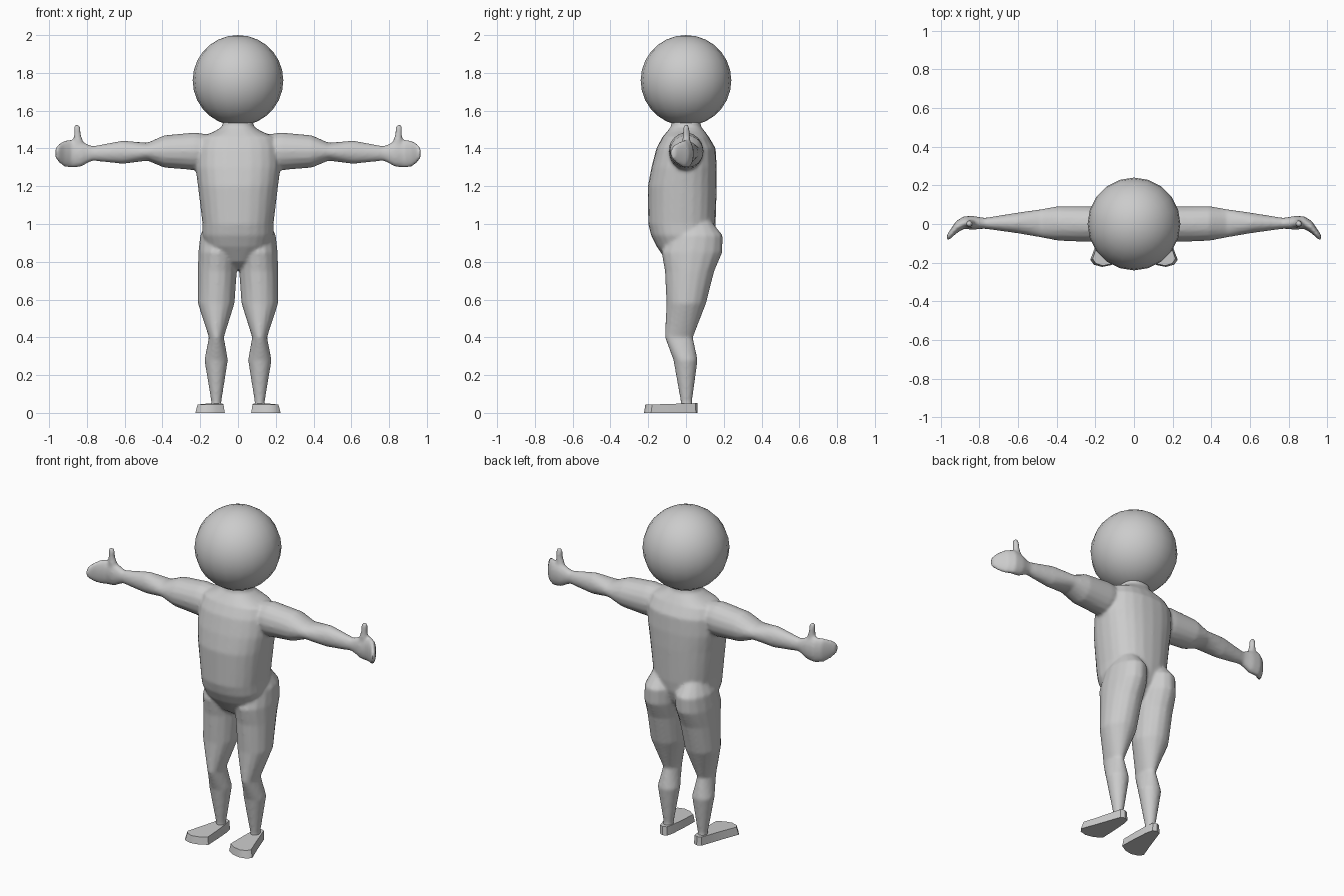
import bpy, bmesh, math
from mathutils import Vector

if "Cube" in bpy.data.objects:
    bpy.data.objects.remove(bpy.data.objects["Cube"])


def new_object(name, bm):
    bmesh.ops.recalc_face_normals(bm, faces=bm.faces)
    mesh = bpy.data.meshes.new(name)
    bm.to_mesh(mesh)
    bm.free()
    ob = bpy.data.objects.new(name, mesh)
    bpy.context.collection.objects.link(ob)
    return ob


def loft(name, rings, n=16, power=2.0):
    """Skin a row of oval rings, each given as (centre, half axis, half axis)."""
    bm = bmesh.new()
    rows = []
    for c, u, v in rings:
        row = []
        for i in range(n):
            a = 2 * math.pi * i / n
            ca, sa = math.cos(a), math.sin(a)
            k = math.copysign(abs(ca) ** (2 / power), ca)
            m = math.copysign(abs(sa) ** (2 / power), sa)
            row.append(bm.verts.new(Vector(c) + Vector(u) * k + Vector(v) * m))
        rows.append(row)
    for a, b in zip(rows, rows[1:]):
        for i in range(n):
            j = (i + 1) % n
            bm.faces.new((a[i], a[j], b[j], b[i]))
    bm.faces.new(rows[0])
    bm.faces.new(rows[-1])
    return new_object(name, bm)


def upright(z, x0, x1, y0, y1):
    return ((x0 + x1) / 2, (y0 + y1) / 2, z), ((x1 - x0) / 2, 0, 0), (0, (y1 - y0) / 2, 0)


def sideways(x, z0, z1, y0, y1):
    return (x, (y0 + y1) / 2, (z0 + z1) / 2), (0, (y1 - y0) / 2, 0), (0, 0, (z1 - z0) / 2)


# Torso and neck: z, half width, front y, back y
torso = [(.76, .02, -.04, .03), (.80, .09, -.10, .08), (.88, .17, -.155, .13),
         (.94, .188, -.185, .15), (1.0, .188, -.20, .157), (1.2, .212, -.202, .163),
         (1.3, .225, -.183, .163), (1.4, .222, -.157, .157), (1.46, .20, -.125, .122),
         (1.49, .125, -.10, .10), (1.515, .085, -.08, .08), (1.56, .075, -.075, .075)]
body = loft("body", [upright(z, -w, w, a, b) for z, w, a, b in torso], 24, 2.3)

# Leg: z, inner x, outer x, front y, back y
leg = [(1.02, .04, .16, -.03, .13), (.94, .005, .20, -.10, .195), (.85, .0, .21, -.13, .193),
       (.75, .006, .213, -.112, .15), (.58, .018, .213, -.104, .107), (.4, .075, .154, -.112, .037),
       (.28, .053, .178, -.067, .062), (.06, .088, .142, -.028, .032), (.02, .088, .142, -.028, .04)]

# Arm and mitten hand: x, low z, high z, front y, back y
arm = [(.12, 1.31, 1.47, -.08, .08), (.23, 1.285, 1.485, -.093, .093),
       (.39, 1.298, 1.47, -.087, .093), (.48, 1.335, 1.43, -.07, .077),
       (.61, 1.318, 1.442, -.047, .058), (.77, 1.335, 1.412, -.025, .032),
       (.80, 1.32, 1.425, -.026, .036), (.83, 1.303, 1.44, -.03, .042),
       (.88, 1.297, 1.448, -.025, .04), (.92, 1.302, 1.442, -.05, .015),
       (.95, 1.325, 1.425, -.078, -.03), (.967, 1.35, 1.40, -.085, -.055)]

# Thumb: z, inner x, outer x, front y, back y
thumb = [(1.40, .81, .885, -.022, .026), (1.44, .82, .872, -.02, .024), (1.475, .832, .868, -.018, .02),
         (1.51, .834, .87, -.016, .018), (1.528, .842, .862, -.009, .01)]

# Foot sole outline, toes turned out
sole = [(.09, .052), (.115, .062), (.14, .052), (.155, .01), (.19, -.09), (.226, -.185),
        (.208, -.21), (.165, -.222), (.115, -.212), (.07, -.185), (.073, -.09), (.08, .01)]

parts = [body]
for s, side in ((1, "left"), (-1, "right")):
    def mirrored(rings):
        return [((c[0] * s, c[1], c[2]), u, v) for c, u, v in rings]
    parts.append(loft(side + "_leg", mirrored([upright(*r) for r in leg])))
    parts.append(loft(side + "_arm", mirrored([sideways(*r) for r in arm])))
    parts.append(loft(side + "_thumb", mirrored([upright(*r) for r in thumb]), 10))

    # Foot: flat sole with a slightly narrower, sloping top
    bm = bmesh.new()
    low = [bm.verts.new((x * s, y, 0)) for x, y in sole]
    top = [bm.verts.new(((.125 + (x - .125) * .88) * s, y * .97, .05 - y * -.03)) for x, y in sole]
    bm.faces.new(low)
    bm.faces.new(top)
    for i in range(len(sole)):
        j = (i + 1) % len(sole)
        bm.faces.new((low[i], low[j], top[j], top[i]))
    foot = new_object(side + "_foot", bm)
    bpy.ops.object.select_all(action='DESELECT')
    foot.select_set(True)
    bpy.context.view_layer.objects.active = foot
    bpy.ops.object.shade_smooth_by_angle(angle=math.radians(40))

# Merge torso and limbs into one continuous skin
bpy.ops.object.select_all(action='DESELECT')
for p in parts:
    p.select_set(True)
bpy.context.view_layer.objects.active = body
bpy.ops.object.join()
remesh = body.modifiers.new("skin", 'REMESH')
remesh.mode = 'VOXEL'
remesh.voxel_size = .009
remesh.use_smooth_shade = True
soft = body.modifiers.new("soften", 'SMOOTH')
soft.factor = .5
soft.iterations = 5

# Head
bpy.ops.mesh.primitive_uv_sphere_add(segments=20, ring_count=14, radius=.24, location=(0, 0, 1.76))
bpy.context.object.name = "head"
bpy.ops.object.shade_smooth()
